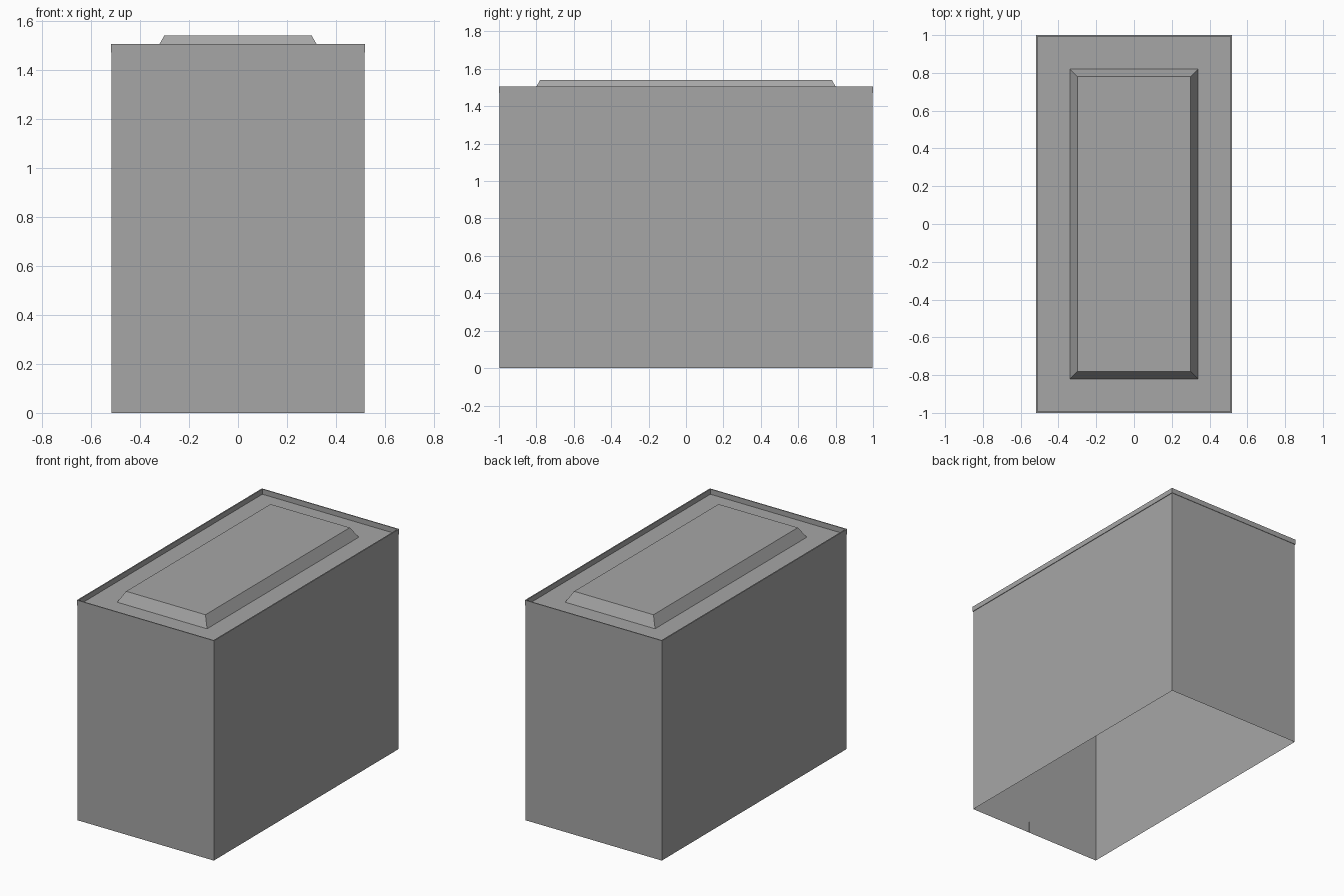
import bpy
import bmesh

default = bpy.data.objects.get("Cube")
if default:
    bpy.data.objects.remove(default, do_unlink=True)

# One plain grey for every part
grey = bpy.data.materials.new("plain_grey")
grey.use_nodes = True
GREY = (0.38, 0.38, 0.38, 1.0)
grey.diffuse_color = GREY
grey.node_tree.nodes["Principled BSDF"].inputs["Base Color"].default_value = GREY

HALF_X, HALF_Y = 0.515, 0.997
LIP = 0.004
ROOF, RIM, PANEL_TOP = 1.47, 1.505, 1.54


def stepped_shell(name, rings, cap=False):
    """Skin a stack of rectangles given as (half x, half y, z)."""
    bm = bmesh.new()
    loops = [[bm.verts.new((sx * hx, sy * hy, z))
              for sx, sy in ((-1, -1), (1, -1), (1, 1), (-1, 1))]
             for hx, hy, z in rings]
    for low, high in zip(loops, loops[1:]):
        for i in range(4):
            j = (i + 1) % 4
            bm.faces.new((low[i], low[j], high[j], high[i]))
    if cap:
        bm.faces.new(loops[-1])
    mesh = bpy.data.meshes.new(name)
    bm.to_mesh(mesh)
    bm.free()
    mesh.materials.append(grey)
    obj = bpy.data.objects.new(name, mesh)
    bpy.context.collection.objects.link(obj)
    return obj


# Thin walls, open at the bottom
stepped_shell("walls", [(HALF_X, HALF_Y, 0), (HALF_X, HALF_Y, ROOF)])

# Slightly overhanging lip around the roof
stepped_shell("roof_lip", [
    (HALF_X, HALF_Y, ROOF),
    (HALF_X + LIP, HALF_Y + LIP - 0.001, ROOF),
    (HALF_X + LIP, HALF_Y + LIP - 0.001, RIM),
    (HALF_X - LIP, HALF_Y - LIP, RIM),
    (HALF_X - LIP, HALF_Y - LIP, ROOF),
])

# Sunken roof rising into a bevelled centre panel
stepped_shell("roof", [
    (HALF_X, HALF_Y, ROOF),
    (0.34, 0.82, ROOF),
    (0.30, 0.78, PANEL_TOP),
], cap=True)

# Small tab inside the front wall at floor level
tab = stepped_shell("front_tab", [(0.045, 0.002, 0), (0.045, 0.002, 0.08)], cap=True)
tab.location.y = -HALF_Y + 0.002
